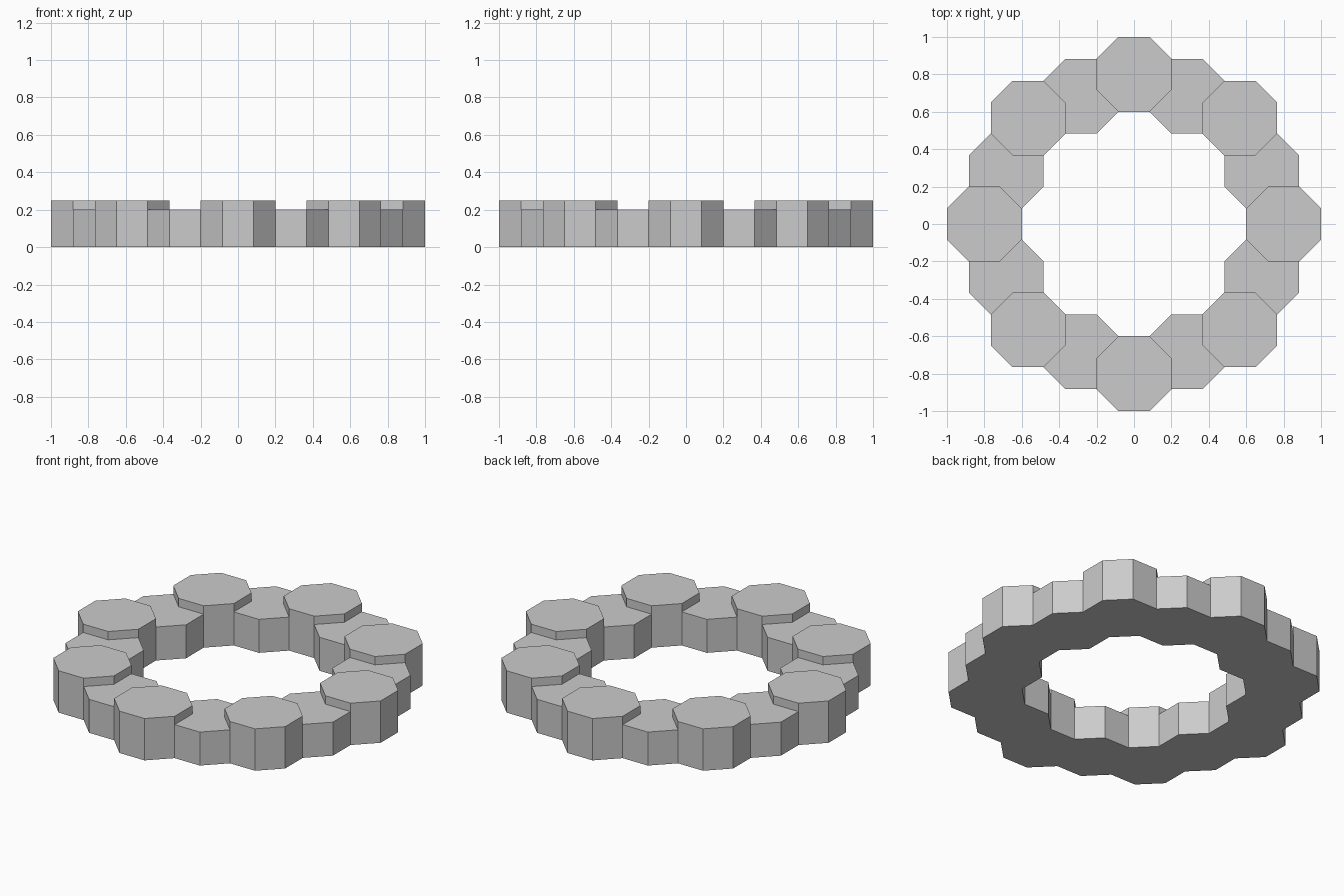
import bpy
from math import cos, sin, pi

if "Cube" in bpy.data.objects:
    bpy.data.objects.remove(bpy.data.objects["Cube"])

RING_R = 0.8                    # distance of the tall posts from the centre
POST_R = 0.2 / cos(pi / 8)      # octagon circumradius (0.4 across flats)
COUNT = 8


def octagon_post(name, x, y, height):
    """Upright octagonal prism with flat sides facing the axes."""
    ring = [(POST_R * cos((k + 0.5) * pi / 4), POST_R * sin((k + 0.5) * pi / 4))
            for k in range(8)]
    verts = [(px, py, z) for z in (0, height) for px, py in ring]
    faces = [tuple(range(7, -1, -1)), tuple(range(8, 16))]
    faces += [(k, (k + 1) % 8, (k + 1) % 8 + 8, k + 8) for k in range(8)]
    mesh = bpy.data.meshes.new(name)
    mesh.from_pydata(verts, [], faces)
    obj = bpy.data.objects.new(name, mesh)
    obj.location = (x, y, 0)
    bpy.context.collection.objects.link(obj)
    return obj


# Tall posts around the ring, with a lower post midway between neighbours
spots = [(RING_R * cos(i * 2 * pi / COUNT), RING_R * sin(i * 2 * pi / COUNT))
         for i in range(COUNT)]
for i, (x, y) in enumerate(spots):
    nx, ny = spots[(i + 1) % COUNT]
    octagon_post(f"tall_post_{i + 1}", x, y, 0.25)
    octagon_post(f"low_post_{i + 1}", (x + nx) / 2, (y + ny) / 2, 0.2)
